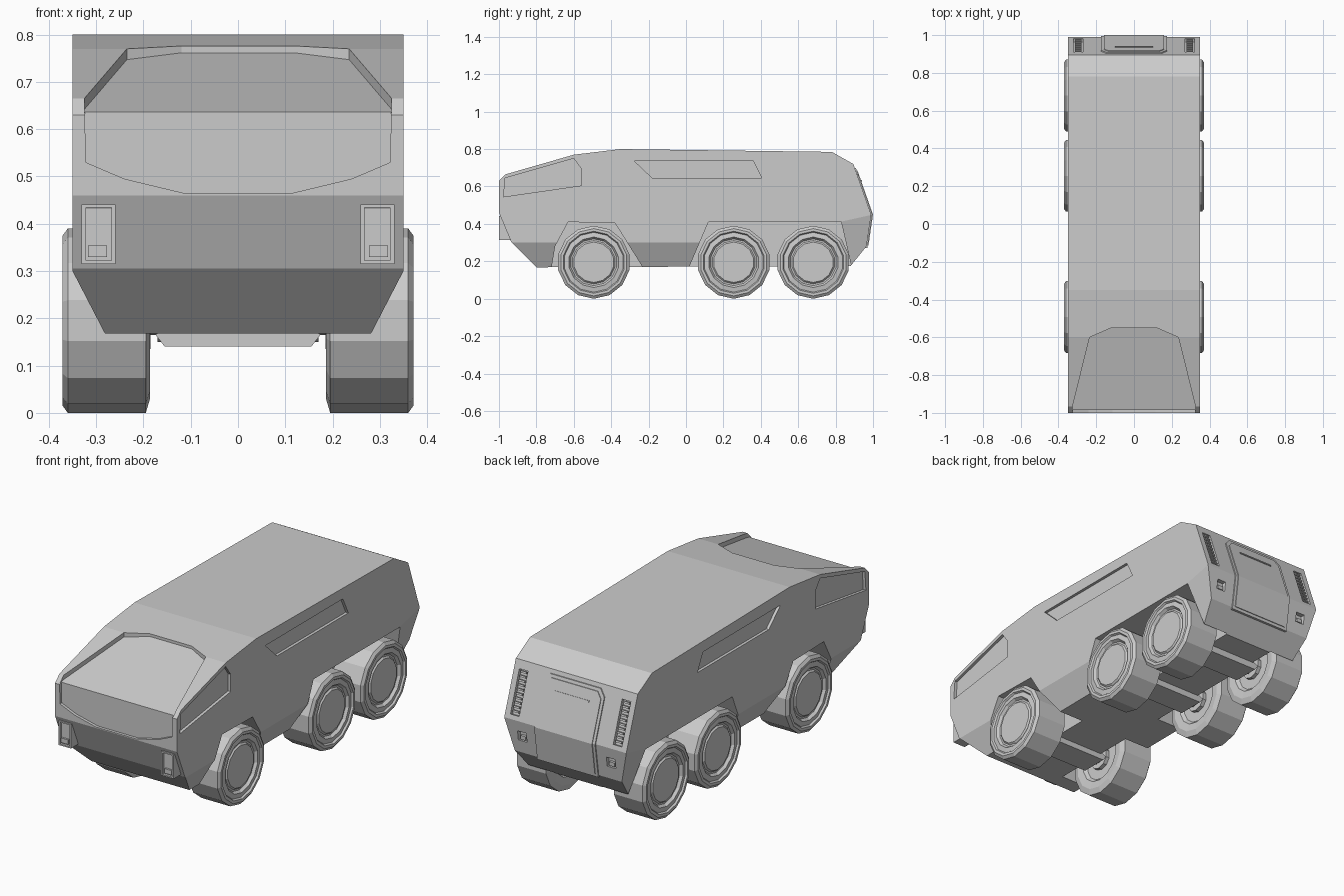
import bpy, bmesh, math
from mathutils import Vector, Matrix

if "Cube" in bpy.data.objects:
    bpy.data.objects.remove(bpy.data.objects["Cube"])


def finish(name, bm):
    bmesh.ops.recalc_face_normals(bm, faces=bm.faces[:])
    me = bpy.data.meshes.new(name)
    bm.to_mesh(me)
    bm.free()
    ob = bpy.data.objects.new(name, me)
    bpy.context.collection.objects.link(ob)
    return ob


def prism_bm(pts, axis, a, b):
    """Extrude a 2D outline along one axis from a to b."""
    put = {'x': lambda u, v, t: (t, u, v), 'y': lambda u, v, t: (u, t, v),
           'z': lambda u, v, t: (u, v, t)}[axis]
    bm = bmesh.new()
    lo = [bm.verts.new(put(u, v, a)) for u, v in pts]
    hi = [bm.verts.new(put(u, v, b)) for u, v in pts]
    n = len(pts)
    bm.faces.new(lo)
    bm.faces.new(hi)
    for i in range(n):
        j = (i + 1) % n
        bm.faces.new((lo[i], lo[j], hi[j], hi[i]))
    return bm


def prism(name, pts, axis, a, b):
    return finish(name, prism_bm(pts, axis, a, b))


def box(name, loc, size, tilt=0):
    bm = bmesh.new()
    bmesh.ops.create_cube(bm, size=1, matrix=Matrix.Translation(loc)
                          @ Matrix.Rotation(tilt, 4, 'X') @ Matrix.Diagonal((*size, 1)))
    return finish(name, bm)


def cut(target, cutter):
    m = target.modifiers.new("cut", 'BOOLEAN')
    m.operation, m.solver, m.object = 'DIFFERENCE', 'EXACT', cutter
    bpy.context.view_layer.objects.active = target
    bpy.ops.object.modifier_apply(modifier=m.name)
    bpy.data.objects.remove(cutter)


def lathe(name, profile, centre, side, n=14):
    """Spin an (x, radius) profile about an axle line; side is +1 or -1."""
    bm = bmesh.new()
    rings = []
    for x, r in profile:
        rings.append([bm.verts.new((side * x, centre[0] + r * math.sin(k * math.tau / n),
                                    centre[1] - r * math.cos(k * math.tau / n))) for k in range(n)])
    for p, q in zip(rings, rings[1:]):
        for k in range(n):
            bm.faces.new((p[k], p[(k + 1) % n], q[(k + 1) % n], q[k]))
    bm.faces.new(rings[0])
    bm.faces.new(rings[-1])
    return finish(name, bm)


def mirrored(half):
    return half + [(-x, v) for x, v in reversed(half)]


# Hull: side profile, lower edges chamfered along the length and at the tail
profile = [(-1, .46), (-1, .63), (-.965, .665), (-.6, .77), (-.35, .8), (.78, .785), (.895, .72),
           (.99, .45), (.965, .28), (.88, .175), (-.8, .168), (-.935, .305)]
bm = prism_bm(profile, 'x', -.35, .35)
for s in (-1, 1):
    for pts in (((.35, 0, .30), (.35, 1, .30), (.28, 0, .165)),
                ((.35, .82, .41), (.35, 1, .45), (.285, .88, .175))):
        a, b, c = (Vector((s * x, y, z)) for x, y, z in pts)
        no = (b - a).cross(c - a)
        if no.z > 0:
            no = -no
        res = bmesh.ops.bisect_plane(bm, geom=bm.verts[:] + bm.edges[:] + bm.faces[:], dist=1e-5,
                                     plane_co=a, plane_no=no, clear_outer=True)
        bmesh.ops.holes_fill(bm, edges=[e for e in bm.edges if e.is_boundary], sides=0)
hull = finish("hull", bm)

# Windscreen recess: sloped upper part and upright front part
top = mirrored([(.325, -1.1), (.325, -.965), (.235, -.6), (.12, -.55)])
bm = prism_bm(top, 'z', 0, 1)
for v in bm.verts:
    if v.co.z < .5:
        v.co.z = .642 + .288 * (v.co.y + .965)
cut(hull, finish("windscreen_upper_cutter", bm))
cut(hull, prism("windscreen_lower_cutter",
                mirrored([(.115, .465), (.24, .495), (.322, .53), (.325, .7)]), 'y', -1.1, -.985))

# Side recesses and wheel arches
front_window = [(-.975, .545), (-.967, .645), (-.6, .75), (-.56, .695), (-.56, .605)]
side_panel = [(-.275, .735), (.36, .735), (.405, .645), (-.18, .645)]
front_arch = [(-.73, .1), (-.70, .28), (-.63, .41), (-.38, .405), (-.245, .19), (-.19, .1)]
rear_arch = [(-.01, .1), (.03, .2), (.12, .41), (.83, .41), (.885, .17), (.9, .1)]
TILT = math.atan2(.095, .27)


def rear_y(z):
    return .99 - (z - .45) * .352 if z > .45 else .99 - (.45 - z) * .147


for s in (-1, 1):
    cut(hull, prism("window_cutter", front_window, 'x', s * .335, s * .5))
    cut(hull, prism("panel_cutter", side_panel, 'x', s * .335, s * .5))
    cut(hull, prism("front_arch_cutter", front_arch, 'x', s * .14, s * .5))
    cut(hull, prism("rear_arch_cutter", rear_arch, 'x', s * .14, s * .5))
    # Rear vent with slats, and tail light pocket
    cut(hull, box("vent_cutter", (s * .295, rear_y(.575), .575), (.05, .04, .22), TILT))
    cut(hull, box("tail_light_cutter", (s * .255, rear_y(.37), .37), (.05, .04, .05)))
    for i in range(10):
        z = .485 + i * .02
        box("vent_slat", (s * .295, rear_y(z) - .01, z), (.034, .016, .009), TILT)
    box("tail_light", (s * .255, rear_y(.37) - .014, .36), (.03, .016, .02))

    # Headlight housing with recessed face and lamp
    lamp = box("headlight_housing", (s * .295, -.955, .378), (.072, .09, .126))
    cut(lamp, box("headlight_cutter", (s * .295, -1, .378), (.054, .024, .112)))
    box("headlight_lamp", (s * .297, -.99, .342), (.04, .016, .024))

# Rear hatch following the bend of the tail, with a raised inner plate
def hatch(name, rows, out):
    bm = bmesh.new()
    layers = [[[bm.verts.new((s * w, rear_y(z) + d, z)) for s in (-1, 1)] for w, z in rows]
              for d in (-.01, out)]
    for lay in layers:
        for (a, b), (c, d) in zip(lay, lay[1:]):
            bm.faces.new((a, b, d, c))
    edge = [e for e in bm.edges if e.is_boundary]
    bmesh.ops.bridge_loops(bm, edges=edge)
    return finish(name, bm)


hatch("rear_hatch", [(.145, .70), (.175, .665), (.175, .45), (.175, .27)], .006)
hatch("hatch_plate", [(.135, .685), (.16, .655), (.16, .45), (.16, .285)], .01)
box("hatch_handle", (0, rear_y(.63) + .008, .63), (.2, .012, .008), TILT)

# Wheels, axles and differential housings
tyre = [(.205, .01), (.205, .11), (.19, .125), (.186, .165), (.195, .195), (.36, .195),
        (.371, .180), (.371, .166), (.362, .160), (.366, .135), (.352, .125), (.352, .116),
        (.36, .108), (.36, .01)]
axle = [(.08, .03), (.15, .03), (.15, .045), (.17, .045), (.17, .03), (.185, .03),
        (.185, .06), (.21, .06)]
for y in (-.493, .255, .68):
    for s in (-1, 1):
        lathe("wheel", tyre, (y, .195), s)
        lathe("axle", axle, (y, .195), s, 10)
    prism("differential_housing", mirrored([(.155, .14), (.175, .166), (.115, .19)]),
          'y', y - .07, y + .07)
